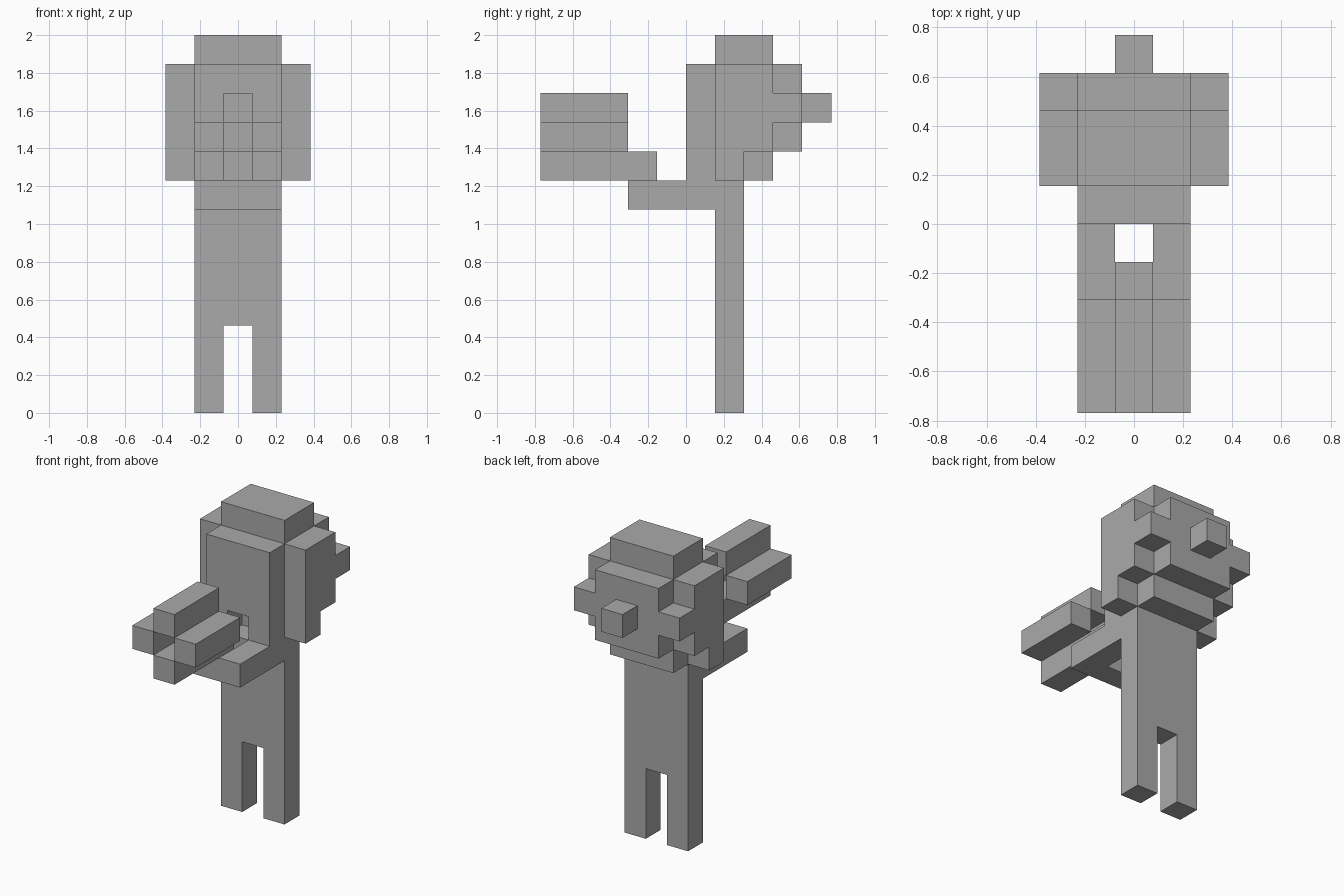
import bpy
import bmesh
from itertools import product
from mathutils import Vector

UNIT = 2 / 13  # edge of one cube

if "Cube" in bpy.data.objects:
    bpy.data.objects.remove(bpy.data.objects["Cube"], do_unlink=True)

grey = bpy.data.materials.new("plain_grey")
grey.use_nodes = True
COLOUR = (0.4, 0.4, 0.4, 1)
grey.diffuse_color = COLOUR
grey.node_tree.nodes["Principled BSDF"].inputs["Base Color"].default_value = COLOUR


def box(x, y, z):
    """Cells of a box: x counts cubes from the middle, y and z are edge positions."""
    return set(product(range(x[0], x[1] + 1), range(*y), range(*z)))


def column(x, y, z):
    return box((x, x), y, z)


def side_plate(x):
    # Stepped plate on the side of the head
    return (column(x, (1, 3), (9, 12)) | column(x, (1, 4), (10, 11))
            | column(x, (1, 2), (8, 9)))


WIDE = (-1, 1)
parts = {
    "right_leg": column(-1, (1, 2), (0, 3)),
    "left_leg": column(1, (1, 2), (0, 3)),
    "torso": box(WIDE, (1, 2), (3, 8)),
    # Arms reach forward and join at the hands, leaving a gap
    "arms": box(WIDE, (-2, 1), (7, 8)) - column(0, (-1, 0), (7, 8)),
    # Front of the head, with a small recess at the bottom
    "face": box(WIDE, (0, 1), (8, 12)) - column(0, (0, 1), (8, 9)),
    "head": box(WIDE, (1, 4), (9, 12)) | box(WIDE, (1, 3), (8, 9)),
    "head_top": box(WIDE, (1, 3), (12, 13)),
    "back_knob": column(0, (4, 5), (10, 11)),
    "right_side_plate": side_plate(-2),
    "left_side_plate": side_plate(2),
    # Four bars around a hollow middle, held in the hands
    "lower_bar": column(0, (-5, -1), (8, 9)),
    "right_bar": column(-1, (-5, -2), (9, 10)),
    "left_bar": column(1, (-5, -2), (9, 10)),
    "upper_bar": column(0, (-5, -2), (10, 11)),
}
filled = set().union(*parts.values())


def build(name, cells):
    """Skin the outer faces of the cells and merge flat areas."""
    bm = bmesh.new()
    for cell in sorted(cells):
        centre = Vector(cell) + Vector((0, 0.5, 0.5))
        for axis, sign in product(range(3), (-1, 1)):
            normal = Vector((0, 0, 0))
            normal[axis] = sign
            if tuple(int(c + n) for c, n in zip(cell, normal)) in filled:
                continue
            u = Vector((0, 0, 0))
            u[(axis + 1) % 3] = 0.5
            v = normal.cross(u)
            middle = centre + normal / 2
            corners = (-u - v, u - v, u + v, v - u)
            bm.faces.new([bm.verts.new((middle + c) * UNIT) for c in corners])
    bmesh.ops.remove_doubles(bm, verts=bm.verts, dist=0.001)
    bmesh.ops.dissolve_limit(bm, angle_limit=0.01, verts=bm.verts, edges=bm.edges)
    mesh = bpy.data.meshes.new(name)
    bm.to_mesh(mesh)
    bm.free()
    mesh.materials.append(grey)
    bpy.context.scene.collection.objects.link(bpy.data.objects.new(name, mesh))


for part_name, part_cells in parts.items():
    build(part_name, part_cells)
